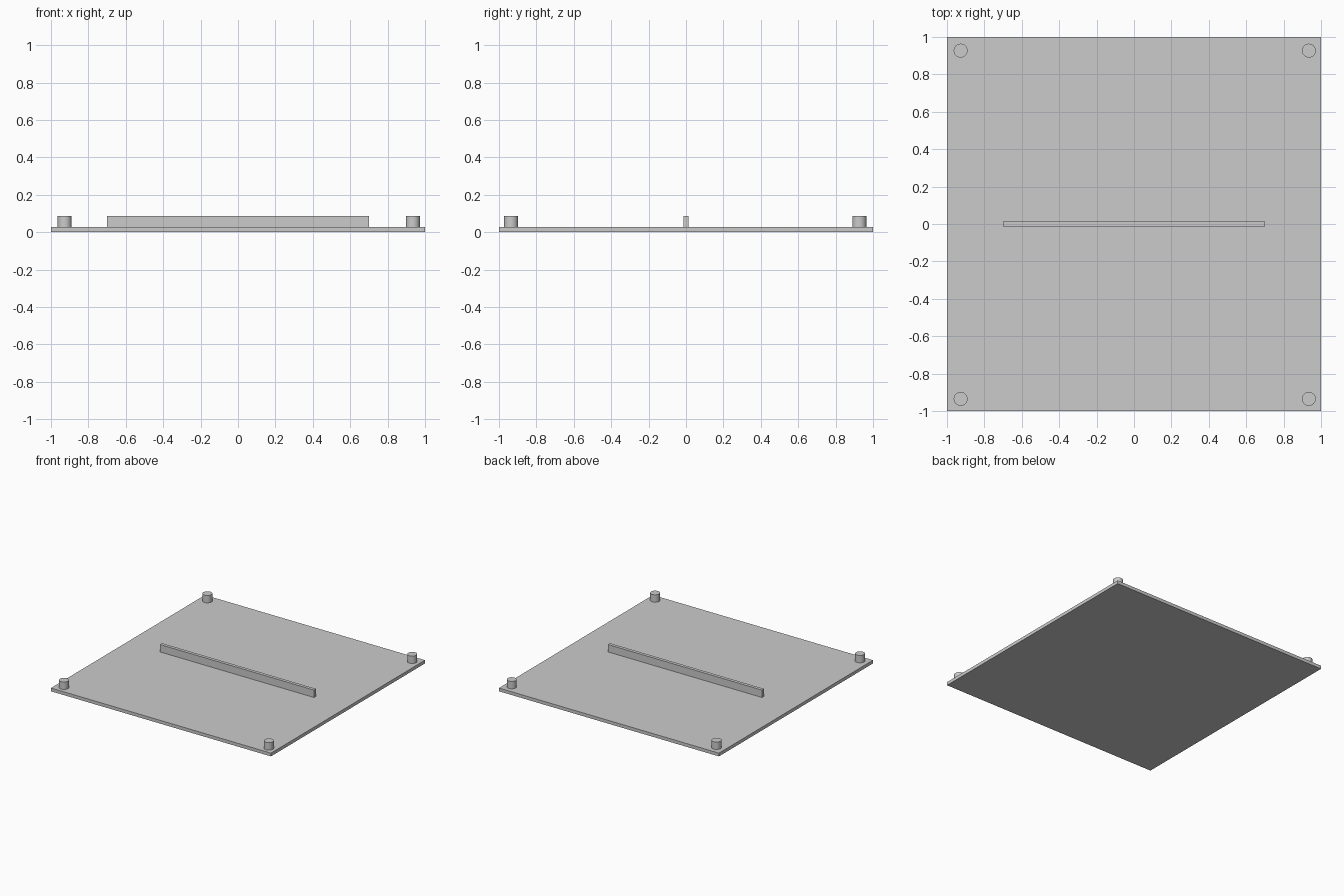
import bpy
import math

cube = bpy.data.objects.get("Cube")
if cube:
    bpy.data.objects.remove(cube, do_unlink=True)

# Single grey finish
grey = bpy.data.materials.new("light_grey")
grey.use_nodes = True
colour = (0.6, 0.6, 0.6, 1)
grey.diffuse_color = colour
grey.node_tree.nodes["Principled BSDF"].inputs["Base Color"].default_value = colour

PLATE_TOP = 0.027
TOP = 0.088


def finish(name):
    obj = bpy.context.object
    obj.name = name
    obj.data.materials.append(grey)
    return obj


def box(name, width, depth, bottom, top):
    bpy.ops.mesh.primitive_cube_add(size=1, location=(0, 0, (bottom + top) / 2))
    obj = finish(name)
    obj.scale = (width, depth, top - bottom)
    bpy.ops.object.transform_apply(location=False, rotation=False, scale=True)


# Square base plate and the central rib standing on it
box("base_plate", 2, 2, 0, PLATE_TOP)
box("center_rib", 1.4, 0.027, PLATE_TOP, TOP)

# Round corner posts, set slightly off centre as a group
for side, x in (("left", 0.935), ("right", -0.927)):
    for end, y in (("front", -0.935), ("back", 0.927)):
        bpy.ops.mesh.primitive_cylinder_add(
            vertices=48, radius=0.037, depth=TOP - PLATE_TOP,
            location=(x, y, (TOP + PLATE_TOP) / 2))
        finish(f"{end}_{side}_post")
        bpy.ops.object.shade_smooth_by_angle(angle=math.radians(30))
